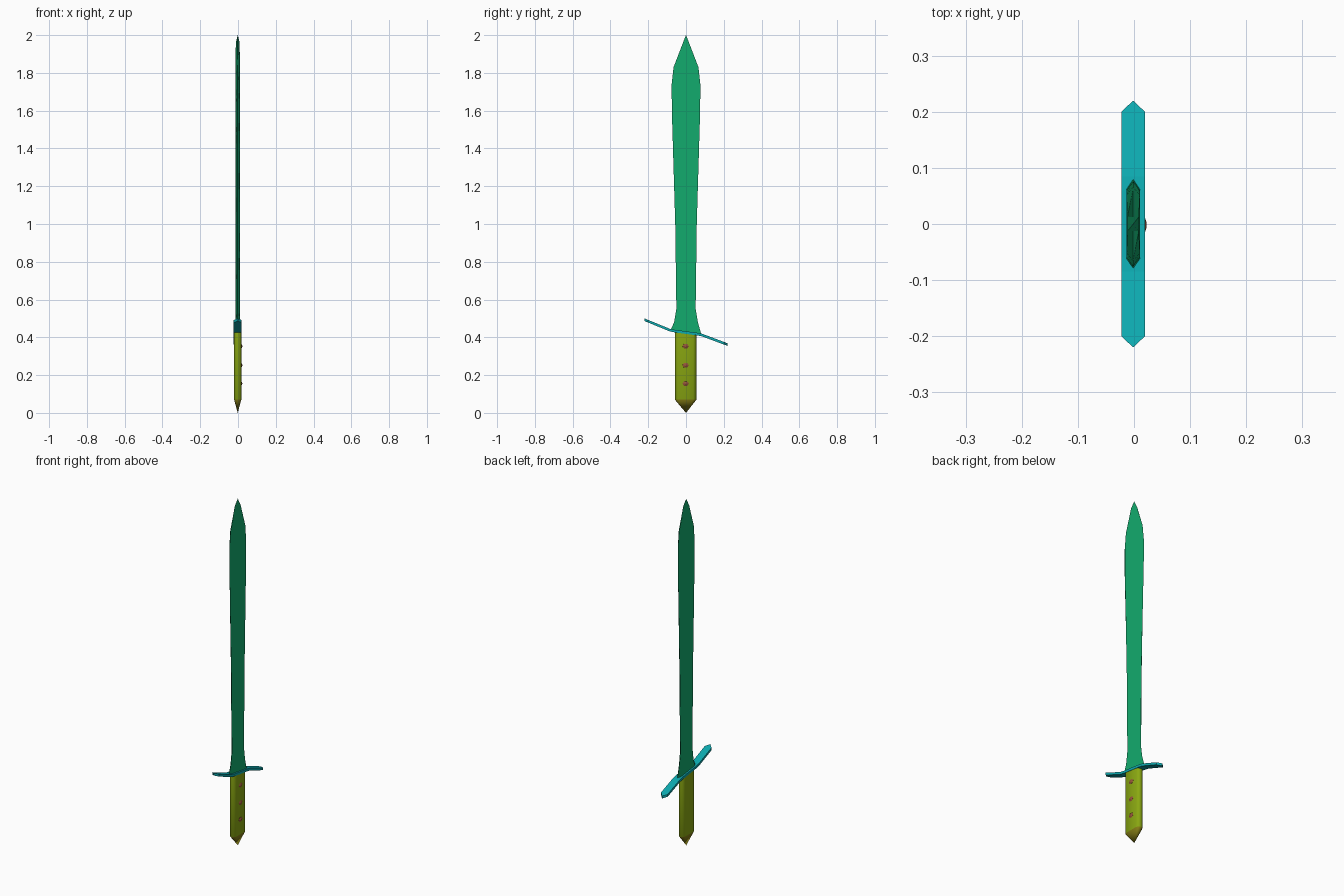
import bpy, bmesh, math

if "Cube" in bpy.data.objects:
    bpy.data.objects.remove(bpy.data.objects["Cube"])

CX = -0.0015  # centre plane; the rivets stand out on +x only


def material(name, rgb):
    m = bpy.data.materials.new(name)
    m.diffuse_color = (*rgb, 1)
    m.use_nodes = True
    m.node_tree.nodes["Principled BSDF"].inputs["Base Color"].default_value = m.diffuse_color
    return m


def finish(bm, name, mat, smooth=None):
    bmesh.ops.recalc_face_normals(bm, faces=bm.faces)
    me = bpy.data.meshes.new(name)
    bm.to_mesh(me)
    bm.free()
    ob = bpy.data.objects.new(name, me)
    bpy.context.collection.objects.link(ob)
    me.materials.append(mat)
    if smooth:
        bpy.context.view_layer.objects.active = ob
        ob.select_set(True)
        bpy.ops.object.shade_smooth_by_angle(angle=math.radians(smooth))
        ob.select_set(False)
    return ob


def bridge(bm, loops):
    """Join consecutive closed loops with quads."""
    n = len(loops[0])
    for a, b in zip(loops, loops[1:]):
        for i in range(n):
            bm.faces.new((a[i], a[(i + 1) % n], b[(i + 1) % n], b[i]))


def loft(name, section, rings, mat, tip, cy=0.0, smooth=None):
    """section: unit (x, y) loop; rings: (z, half x, half y, slope over y); tip: z of the point."""
    bm = bmesh.new()
    loops = [[bm.verts.new((CX + sx * hx, cy + sy * hy, z + slope * sy * hy)) for sx, sy in section]
             for z, hx, hy, slope in rings]
    bridge(bm, loops)
    bm.faces.new(loops[0])
    point = bm.verts.new((CX, 0, tip))
    n = len(section)
    for i in range(n):
        bm.faces.new((loops[-1][i], loops[-1][(i + 1) % n], point))
    return finish(bm, name, mat, smooth)


green = material("blade_green", (0.006, 0.41, 0.155))
teal = material("guard_teal", (0.004, 0.40, 0.43))
olive = material("grip_olive", (0.26, 0.40, 0.006))
umber = material("pommel_umber", (0.24, 0.21, 0.008))
brown = material("rivet_brown", (0.30, 0.09, 0.04))

# Blade: hexagonal section with bevelled edges, leaf-shaped outline
hexagon = [(1, -0.78), (1, 0.78), (0, 1), (-1, 0.78), (-1, -0.78), (0, -1)]
blade = loft("blade", hexagon, [
    (0.43, 0.012, 0.080, -0.14), (0.48, 0.012, 0.063, 0), (0.55, 0.012, 0.051, 0),
    (1.00, 0.012, 0.057, 0), (1.40, 0.012, 0.069, 0), (1.60, 0.012, 0.075, 0),
    (1.74, 0.012, 0.076, 0), (1.83, 0.012, 0.066, 0), (1.96, 0.010, 0.016, 0)],
    green, 2.0, smooth=60)
# Each side of the blade is shaded as one plane, so the bevels blend in
side_normals = [(math.copysign(1, p.normal.x), 0, 0)
                for p in blade.data.polygons for _ in p.loop_indices]
blade.data.normals_split_custom_set(side_normals)

# Grip: flattened rounded section running into a darker pointed pommel
rounded = [(1, -0.72), (1, 0.72), (0.6, 0.93), (0, 1), (-0.6, 0.93),
           (-1, 0.72), (-1, -0.72), (-0.6, -0.93), (0, -1), (0.6, -0.93)]
grip = loft("grip", rounded, [(0.43, 0.019, 0.057, -0.14), (0.07, 0.019, 0.057, 0)],
            olive, 0.0, cy=-0.002, smooth=50)
grip.data.materials.append(umber)
for p in grip.data.polygons:
    if p.center.z < 0.07:
        p.material_index = 1

# Guard: bent strip with pointed ends
path = [(-0.219, 0.493, 0.001), (-0.200, 0.485, 0.021), (-0.085, 0.438, 0.021),
        (-0.060, 0.433, 0.021), (0.060, 0.417, 0.021), (0.085, 0.412, 0.021),
        (0.200, 0.369, 0.021), (0.219, 0.362, 0.001)]
bm = bmesh.new()
loops = [[bm.verts.new((CX + sx * hx, y, z + sz * 0.007))
          for sx, sz in ((1, -1), (1, 1), (-1, 1), (-1, -1))] for y, z, hx in path]
bridge(bm, loops)
bm.faces.new(loops[0])
bm.faces.new(loops[-1])
finish(bm, "guard", teal)

# Rivets: three low faceted studs on the +x face
for k, z in enumerate((0.155, 0.252, 0.353)):
    bm = bmesh.new()
    rings = [[bm.verts.new((x, -0.002 + r * 0.018 * math.cos(i * math.tau / 6),
                            z + r * 0.015 * math.sin(i * math.tau / 6))) for i in range(6)]
             for x, r in ((0.015, 1), (0.018, 0.95), (0.0225, 0.25))]
    bridge(bm, rings)
    bm.faces.new(rings[0])
    bm.faces.new(rings[-1])
    finish(bm, f"rivet_{k + 1}", brown)
